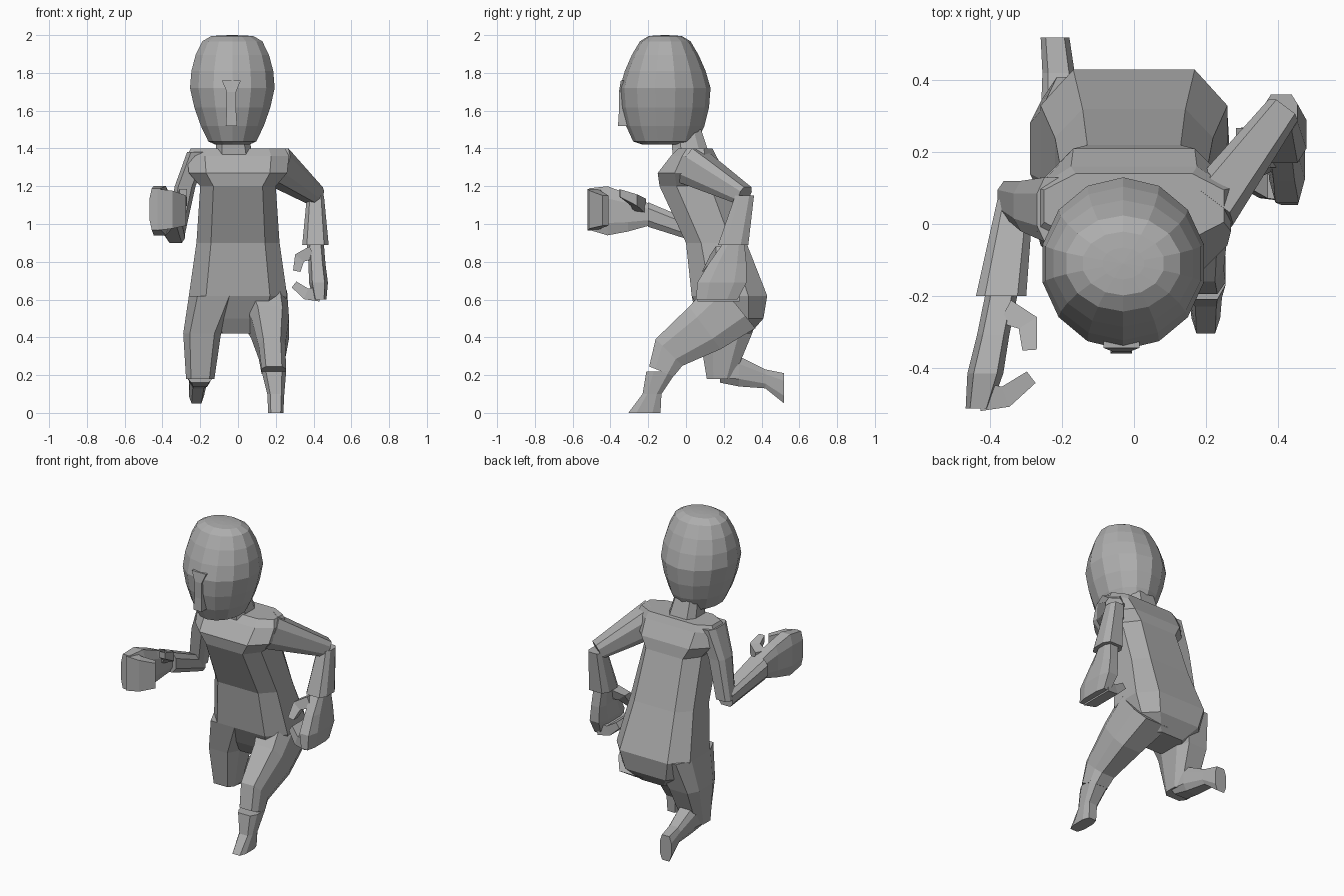
import bpy
import bmesh
from mathutils import Vector

default_cube = bpy.data.objects.get("Cube")
if default_cube:
    bpy.data.objects.remove(default_cube, do_unlink=True)

AXIS_X, AXIS_Y, AXIS_Z = Vector((1, 0, 0)), Vector((0, 1, 0)), Vector((0, 0, 1))

clay = bpy.data.materials.new("clay grey")
clay.use_nodes = True
clay.diffuse_color = (.42, .42, .42, 1)
shader = clay.node_tree.nodes["Principled BSDF"]
shader.inputs["Base Color"].default_value = clay.diffuse_color

# Cross-sections: a plain box, and a box with bevelled corners
BOX = [(1, -1), (1, 1), (-1, 1), (-1, -1)]
BEVELLED = []
for side, front in BOX:
    corner = [(side, front * .5), (side * .65, front)]
    BEVELLED += corner if side * front > 0 else reversed(corner)


def add_part(name, bm):
    """Turn a finished bmesh into a flat-shaded clay object."""
    bmesh.ops.recalc_face_normals(bm, faces=bm.faces)
    mesh = bpy.data.meshes.new(name)
    bm.to_mesh(mesh)
    bm.free()
    mesh.materials.append(clay)
    bpy.context.collection.objects.link(bpy.data.objects.new(name, mesh))


def loft(name, centres, widths, depths, wide=AXIS_X, deep=None, section=BEVELLED):
    """Skin cross-sections along a path; half widths along wide, half depths along deep."""
    bm = bmesh.new()
    last = len(centres) - 1
    loops = []
    for i, (centre, width, depth) in enumerate(zip(centres, widths, depths)):
        along = centres[min(i + 1, last)] - centres[max(i - 1, 0)]
        across = deep or along.cross(wide).normalized()
        loops.append([bm.verts.new(centre + wide * (a * width) + across * (b * depth))
                      for a, b in section])
    for lower, upper in zip(loops, loops[1:]):
        for k in range(len(section)):
            bm.faces.new((lower[k - 1], lower[k], upper[k], upper[k - 1]))
    bm.faces.new(loops[0])
    bm.faces.new(loops[-1])
    add_part(name, bm)


# Leaning torso: (centre y, height, half width, half depth), crotch to shoulders
torso = [(.24, .42, .12, .1), (.25, .5, .22, .16), (.23, .62, .26, .2),
         (.16, .9, .22, .16), (.04, 1.2, .2, .18), (.03, 1.27, .26, .18),
         (.04, 1.36, .27, .12), (.05, 1.4, .25, .09)]
loft("torso", [Vector((0, y, z)) for y, z, width, depth in torso],
     [ring[-2] for ring in torso], [ring[-1] for ring in torso], deep=AXIS_Y)

# Neck
loft("neck", [Vector((-.02, .03, 1.35)), Vector((-.03, 0, 1.5))],
     [.1, .08], [.1, .08], deep=AXIS_Y)

# Head: a sphere with a broad crown, and a longer, narrower half cut flat at the jaw
head = bmesh.new()
bmesh.ops.create_uvsphere(head, u_segments=14, v_segments=12, radius=1)
for vert in head.verts:
    x, y, z = vert.co
    height = min(z * .35, z * .04 + .24) if z > 0 else max(z * .4, -.3)
    narrowing = 1 + .7 * min(height, 0)
    crown = 1 - .3 * max(z, 0)
    vert.co = (x * .23 * narrowing - .03, y * .24 * crown - .11, height + 1.72)
add_part("head", head)

# Nose with a slightly flared bridge
loft("nose", [Vector((-.035, -.335, z)) for z in (1.52, 1.6, 1.7, 1.76)],
     [.03, .025, .025, .05], [.025, .02, .02, .01], deep=AXIS_Y, section=BOX)

# Left leg, stepping forward
left_hip = Vector((.13, .26, .58))
left_thigh = Vector((.17, .1, .45))
left_knee = Vector((.18, -.09, .32))
left_calf = Vector((.19, -.13, .22))
left_ankle = Vector((.2, -.18, .1))
left_foot = Vector((.2, -.22, 0))
loft("left_thigh", [left_hip, left_thigh, left_knee, left_calf],
     [.13, .1, .07, .065], [.17, .14, .1, .07])
loft("left_shin", [left_calf, left_ankle, left_foot],
     [.065, .045, .04], [.08, .05, .085], deep=AXIS_Y)

# Right leg, kicked back
right_hip = Vector((-.13, .22, .62))
right_thigh = Vector((-.19, .21, .42))
right_knee = Vector((-.2, .18, .18))
right_calf = Vector((-.2, .28, .22))
right_ankle = Vector((-.21, .42, .18))
right_foot = Vector((-.22, .52, .13))
loft("right_thigh", [right_hip, right_thigh, right_knee], [.13, .1, .075],
     [.19, .14, .07], deep=AXIS_Y)
loft("right_shin", [right_knee + AXIS_Z * .03, right_calf, right_ankle, right_foot],
     [.07, .06, .045, .04], [.05, .08, .05, .08], deep=AXIS_Z)

# Left arm, elbow swung back
left_shoulder = Vector((.2, .03, 1.31))
left_elbow = Vector((.41, .31, 1.15))
left_wrist = Vector((.41, .25, .89))
loft("left_upper_arm", [left_shoulder, left_elbow], [.08, .05], [.1, .05],
     wide=Vector((.8, -.6, 0)))
loft("left_forearm", [left_elbow, left_wrist], [.045, .07], [.05, .08], deep=AXIS_Y)

# Right arm, raised in front
right_shoulder = Vector((-.21, .04, 1.38))
right_biceps = Vector((-.28, .05, 1.2))
right_elbow = Vector((-.33, .07, .95))
right_wrist = Vector((-.37, -.2, 1.05))
loft("right_upper_arm", [right_shoulder, right_biceps, right_elbow],
     [.06, .055, .05], [.09, .07, .05], deep=AXIS_Y)
loft("right_forearm", [right_elbow, right_wrist], [.05, .07], [.05, .065], deep=AXIS_Z)


# Curled hand: flat palm, folded fingers and hooked thumb
def add_hand(side, wrist, reach, inward, thumbward):
    def place(along, fold=0, up=0):
        return wrist + reach * along + inward * fold + thumbward * up

    loft(side + "_palm", [place(t) for t in (0, .1, .2, .29)],
         [.045, .045, .05, .035], [.06, .1, .13, .11], wide=inward, deep=thumbward)
    loft(side + "_fingers", [place(.26), place(.26, .07), place(.21, .13)],
         [.11, .1, .08], [.04, .03, .02], wide=thumbward, section=BOX)
    loft(side + "_thumb", [place(.04, .02, .04), place(.07, .09, .07), place(.14, .11, .1)],
         [.04, .03, .02], [.035, .03, .02], wide=thumbward, section=BOX)


add_hand("left", left_wrist, Vector((.08, -.3, -1)), -AXIS_X, -AXIS_Y)
add_hand("right", right_wrist, Vector((-.22, -1.08, .1)), AXIS_X, AXIS_Z)
